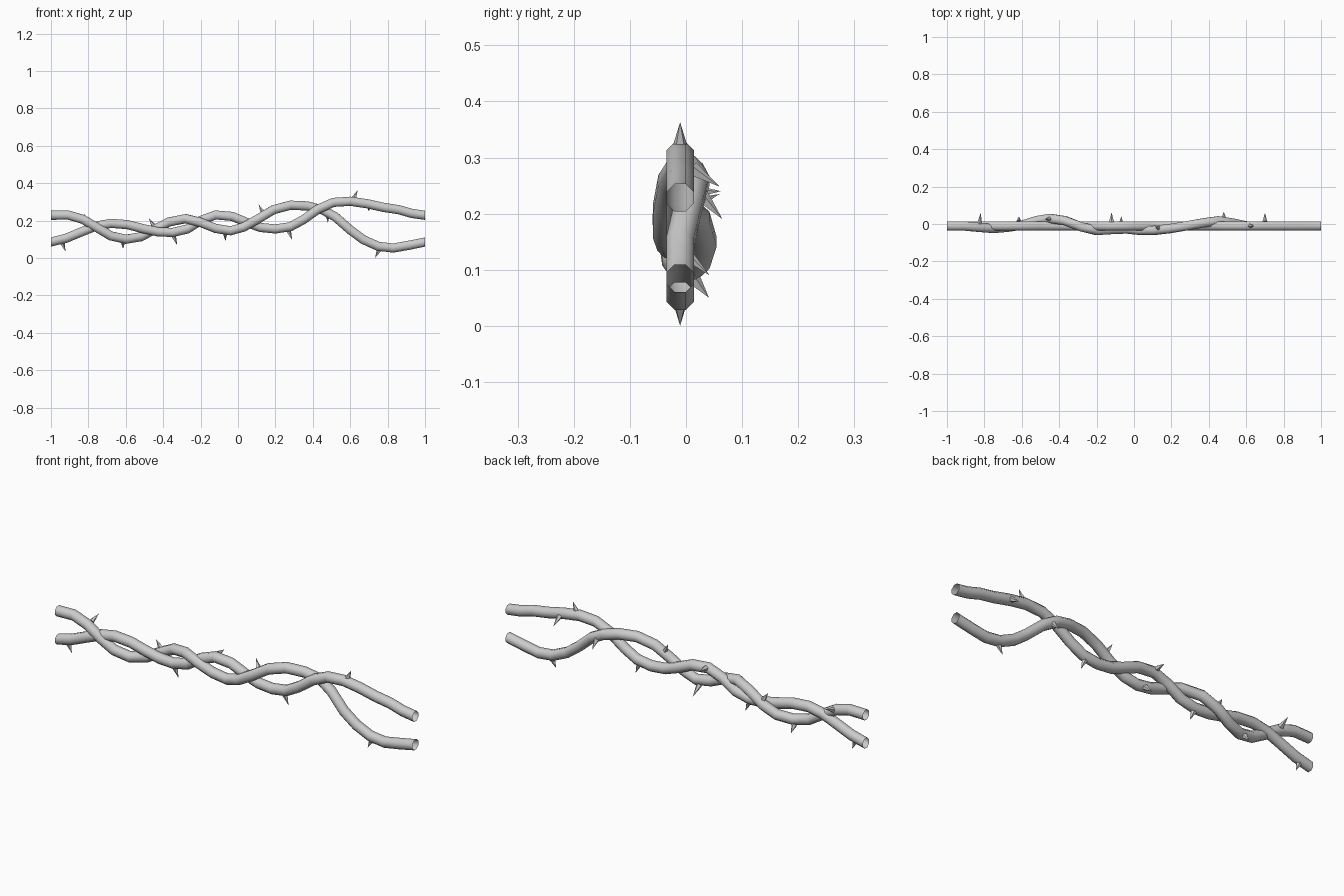
import bpy, bmesh, math
from mathutils import Vector

R = 0.0265
SIDES = 8


def finish(name, bm, smooth):
    bmesh.ops.recalc_face_normals(bm, faces=bm.faces[:])
    me = bpy.data.meshes.new(name)
    bm.to_mesh(me)
    bm.free()
    for p in me.polygons:
        p.use_smooth = smooth
    ob = bpy.data.objects.new(name, me)
    bpy.context.collection.objects.link(ob)
    return ob


# sweep a low-poly round section along a path, open at the ends
def vine(name, pts):
    pts = [Vector(p) for p in pts]
    bm = bmesh.new()
    rings = []
    for i, p in enumerate(pts):
        if i in (0, len(pts) - 1):
            t = Vector((1, 0, 0))
        else:
            t = ((pts[i + 1] - p).normalized() + (p - pts[i - 1]).normalized()).normalized()
        up = t.cross(Vector((0, -1, 0))).normalized() * -1
        side = t.cross(up).normalized()
        ring = []
        for k in range(SIDES):
            a = 2 * math.pi * (k + 0.5) / SIDES
            ring.append(bm.verts.new(p + R * (math.cos(a) * side + math.sin(a) * up)))
        rings.append(ring)
    for a, b in zip(rings, rings[1:]):
        for k in range(SIDES):
            j = (k + 1) % SIDES
            bm.faces.new((a[k], a[j], b[j], b[k]))
    return finish(name, bm, True)


# sharp little spike from the bark to its tip
def thorn(name, base, tip):
    base, tip = Vector(base), Vector(tip)
    d = tip - base
    bm = bmesh.new()
    bmesh.ops.create_cone(bm, segments=5, radius1=0.014, radius2=0, depth=d.length, cap_ends=True)
    bmesh.ops.translate(bm, verts=bm.verts, vec=(0, 0, d.length / 2))
    bmesh.ops.rotate(bm, verts=bm.verts, matrix=d.to_track_quat('Z', 'Y').to_matrix())
    bmesh.ops.translate(bm, verts=bm.verts, vec=base)
    return finish(name, bm, False)


Y = -0.0105
# vine that weaves in front of and behind the other
vine("weaving_vine", [
    (-1, Y, 0.228), (-0.91, Y, 0.23), (-0.83, -0.018, 0.207), (-0.75, -0.024, 0.16),
    (-0.68, -0.018, 0.118), (-0.60, -0.006, 0.1), (-0.52, 0.018, 0.113),
    (-0.45, 0.03, 0.15), (-0.37, 0.018, 0.192), (-0.28, -0.016, 0.21),
    (-0.20, -0.035, 0.19), (-0.12, -0.03, 0.158), (-0.04, -0.027, 0.145),
    (0.03, -0.034, 0.165), (0.11, -0.034, 0.21), (0.19, -0.025, 0.258),
    (0.28, -0.010, 0.282), (0.37, 0.006, 0.278), (0.45, 0.017, 0.258),
    (0.52, 0.006, 0.22), (0.60, Y, 0.15), (0.67, Y, 0.098), (0.75, Y, 0.062),
    (0.83, Y, 0.053), (0.91, Y, 0.067), (1, Y, 0.085)])
# vine that stays in one plane
vine("flat_vine", [(x, Y, z) for x, z in [
    (-1, 0.085), (-0.92, 0.105), (-0.84, 0.138), (-0.76, 0.17), (-0.68, 0.185),
    (-0.59, 0.178), (-0.51, 0.157), (-0.43, 0.14), (-0.35, 0.136), (-0.27, 0.155),
    (-0.20, 0.2), (-0.12, 0.23), (-0.03, 0.222), (0.05, 0.188), (0.12, 0.163),
    (0.20, 0.155), (0.28, 0.167), (0.35, 0.205), (0.43, 0.262), (0.51, 0.297),
    (0.60, 0.303), (0.69, 0.29), (0.78, 0.27), (0.86, 0.258), (0.93, 0.238), (1, 0.228)]])

# thorns: base, tip
thorns = [
    ((-0.94, Y, 0.08), (-0.922, Y, 0.035)),
    ((-0.45, 0.028, 0.17), (-0.477, 0.025, 0.212)),
    ((-0.345, Y, 0.117), (-0.325, Y, 0.068)),
    ((0.135, -0.025, 0.24), (0.11, -0.012, 0.286)),
    ((0.27, Y, 0.145), (0.29, Y, 0.095)),
    ((0.62, Y, 0.318), (0.64, Y, 0.363)),
    ((0.755, Y, 0.042), (0.733, Y, 0.0)),
    ((-0.825, 0.005, 0.213), (-0.82, 0.06, 0.235)),
    ((-0.615, 0.012, 0.085), (-0.615, 0.041, 0.05)),
    ((-0.12, 0.012, 0.238), (-0.12, 0.062, 0.24)),
    ((-0.07, -0.006, 0.133), (-0.067, 0.042, 0.09)),
    ((0.48, 0.027, 0.232), (0.48, 0.065, 0.19)),
    ((0.70, 0.01, 0.28), (0.70, 0.06, 0.248)),
]
for i, (b, t) in enumerate(thorns):
    thorn(f"thorn_{i + 1}", b, t)
